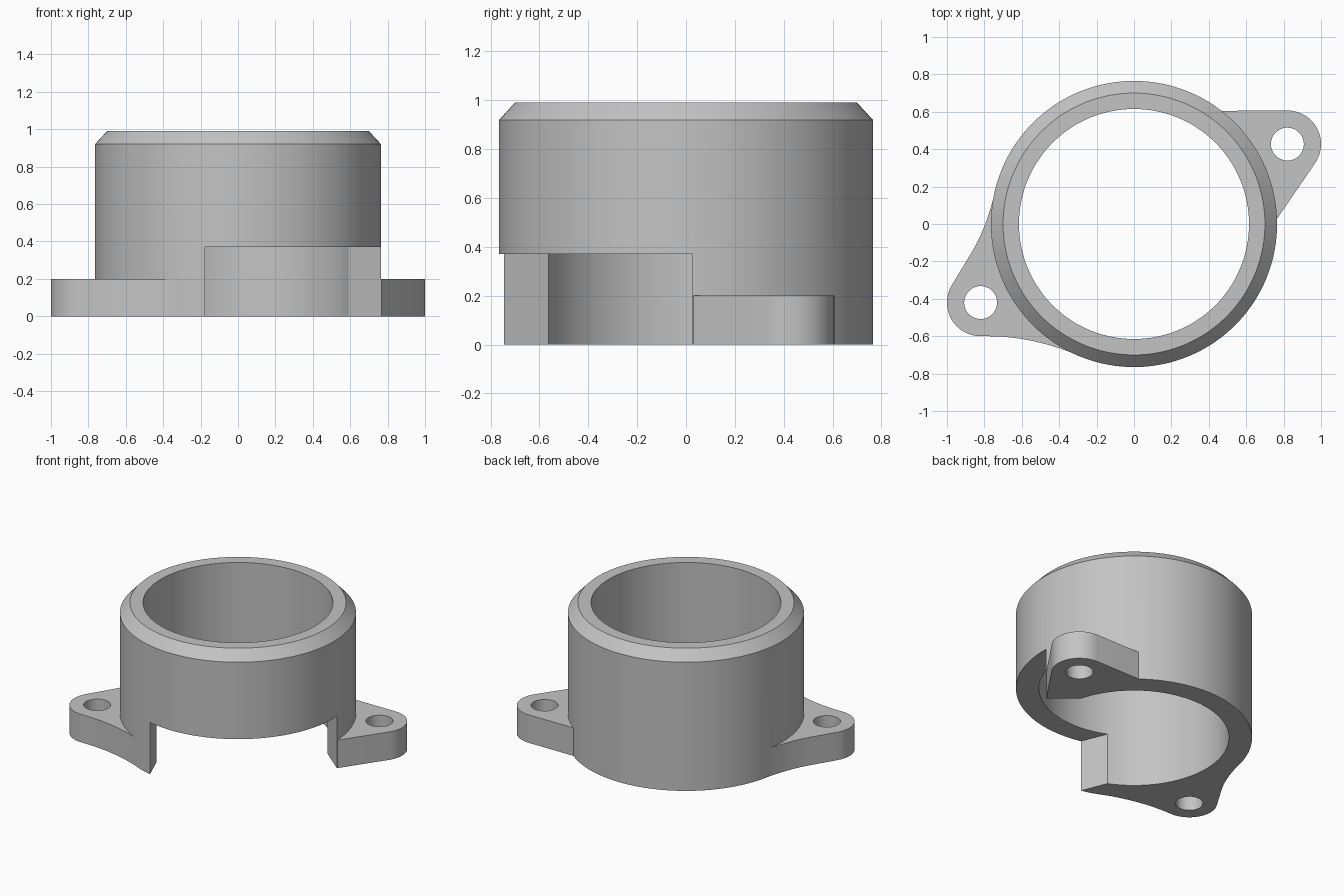
import bpy, bmesh, math
from mathutils import Vector

cube = bpy.data.objects.get("Cube")
if cube:
    bpy.data.objects.remove(cube, do_unlink=True)

RING_R, BORE_R, FLANGE_H = 0.765, 0.615, 0.2

grey = bpy.data.materials.new("light grey")
grey.use_nodes = True
colour = (0.55, 0.55, 0.55, 1)
grey.diffuse_color = colour
grey.node_tree.nodes["Principled BSDF"].inputs["Base Color"].default_value = colour


def finish(name, bm):
    bmesh.ops.recalc_face_normals(bm, faces=bm.faces)
    mesh = bpy.data.meshes.new(name)
    bm.to_mesh(mesh)
    bm.free()
    mesh.materials.append(grey)
    obj = bpy.data.objects.new(name, mesh)
    bpy.context.collection.objects.link(obj)
    return obj


def prism(name, outline, z0, z1):
    bm = bmesh.new()
    face = bm.faces.new([bm.verts.new((p[0], p[1], z0)) for p in outline])
    side = bmesh.ops.extrude_face_region(bm, geom=[face])["geom"]
    top = [v for v in side if isinstance(v, bmesh.types.BMVert)]
    bmesh.ops.translate(bm, vec=(0, 0, z1 - z0), verts=top)
    return finish(name, bm)


def arc(centre, r, a0, a1, n=16):
    angles = [math.radians(a0 + (a1 - a0) * i / n) for i in range(n + 1)]
    return [(centre[0] + r * math.cos(a), centre[1] + r * math.sin(a)) for a in angles]


def bend(a, b, c, n=14):
    a, b, c = Vector(a), Vector(b), Vector(c)
    steps = [i / n for i in range(n + 1)]
    return [a * (1 - t) ** 2 + b * 2 * t * (1 - t) + c * t * t for t in steps]


def combine(target, tool, operation):
    mod = target.modifiers.new(operation, 'BOOLEAN')
    mod.object, mod.operation, mod.solver = tool, operation, 'EXACT'
    bpy.context.view_layer.objects.active = target
    bpy.ops.object.modifier_apply(modifier=mod.name)
    bpy.data.objects.remove(tool, do_unlink=True)


# Chamfered collar, turned from its wall section
bm = bmesh.new()
section = [(BORE_R, 0), (RING_R, 0), (RING_R, 0.92), (0.7, 0.99), (BORE_R, 0.99)]
verts = [bm.verts.new((r, 0, z)) for r, z in section]
edges = [bm.edges.new((verts[i], verts[i - 1])) for i in range(len(verts))]
bmesh.ops.spin(bm, geom=verts + edges, cent=(0, 0, 0), axis=(0, 0, 1),
               angle=math.tau, steps=144, use_merge=True)
bmesh.ops.remove_doubles(bm, verts=bm.verts, dist=0.0001)
collar = finish("collar", bm)

# Right ear, blended into the collar with concave fillets
right_hole = (-0.82, -0.42)
right_outline = (bend((-0.298, -0.702), (-0.545, -0.6), (-0.78, -0.6))
                 + arc(right_hole, 0.18, 270, 149)
                 + bend((-0.87, -0.155), (-0.79, -0.023), (-0.744, 0.17))
                 + arc((0, 0), 0.69, 167, 246))
combine(collar, prism("right_ear", right_outline, 0, FLANGE_H), 'UNION')

# Left ear, straight sided
left_hole = (0.82, 0.427)
left_outline = ([(0.465, 0.605)] + arc(left_hole, 0.18, 90, -33)
                + [(0.767, 0.031)] + arc((0, 0), 0.69, 12, 52))
combine(collar, prism("left_ear", left_outline, 0, FLANGE_H), 'UNION')

# Bolt holes
for centre in (right_hole, left_hole):
    hole = prism("bolt_hole", arc(centre, 0.088, 0, 352.5, 47), -0.1, 0.3)
    combine(collar, hole, 'DIFFERENCE')

# Notch through the lower front left wall, with splayed ends
notch = [(0.505, 0.24), (-0.2875, -0.4675), (-0.1375, -0.8375), (0.9, -0.9), (0.845, -0.04)]
combine(collar, prism("notch", notch, -0.1, 0.37), 'DIFFERENCE')

# Smooth curved walls, sharp rims
collar.name = "flanged_collar"
bpy.ops.object.select_all(action='DESELECT')
collar.select_set(True)
bpy.context.view_layer.objects.active = collar
bpy.ops.object.shade_smooth_by_angle(angle=math.radians(25))
